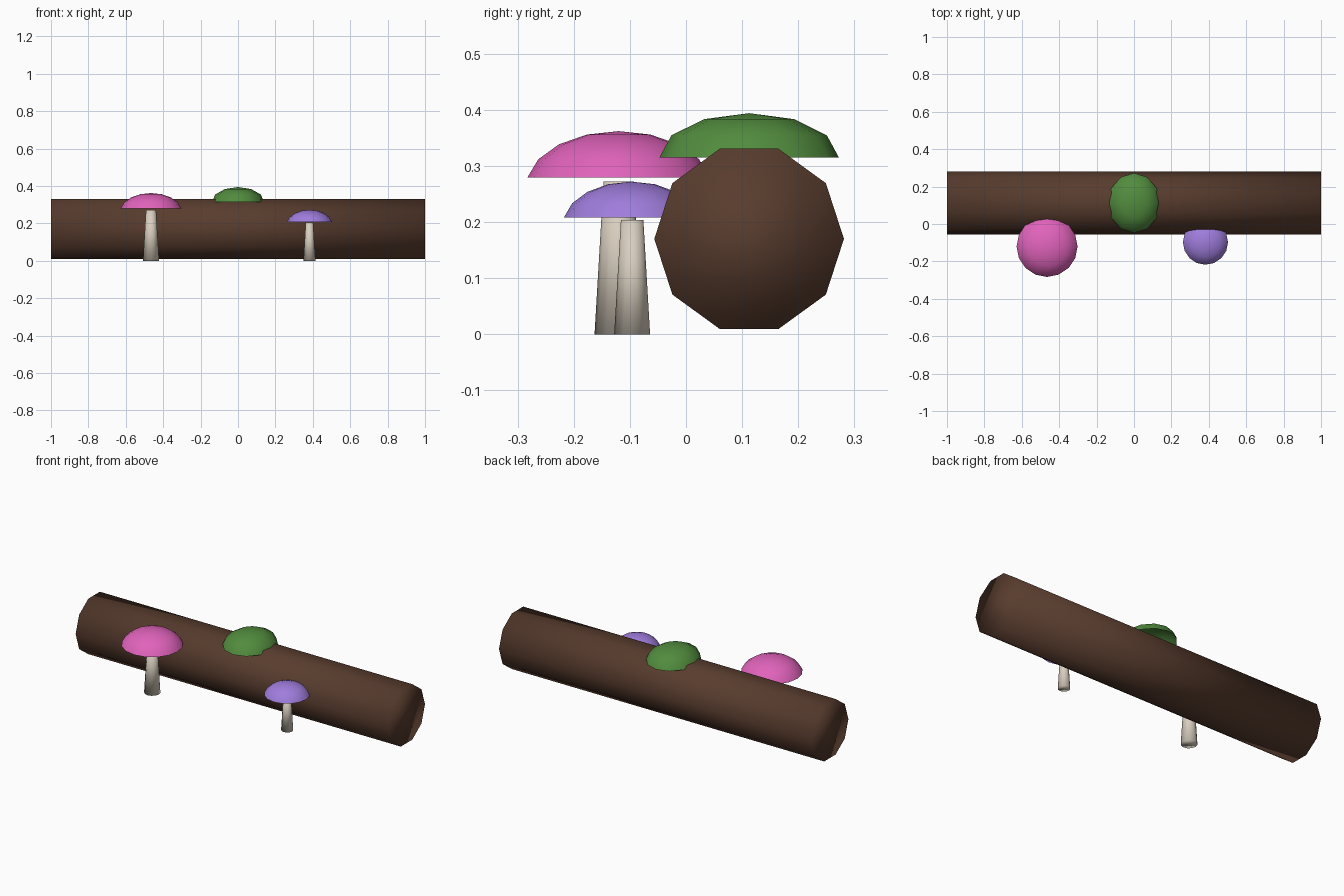
import bpy, bmesh, math
from mathutils import Matrix

if "Cube" in bpy.data.objects:
    bpy.data.objects.remove(bpy.data.objects["Cube"])


def material(name, rgb):
    m = bpy.data.materials.new(name)
    m.diffuse_color = (*rgb, 1)
    m.use_nodes = True
    m.node_tree.nodes["Principled BSDF"].inputs["Base Color"].default_value = m.diffuse_color
    return m


BARK = material("dark_brown", (0.098, 0.045, 0.027))
STEM = material("cream", (0.69, 0.62, 0.52))
PINK = material("pink", (0.75, 0.125, 0.50))
PURPLE = material("purple", (0.35, 0.205, 0.72))
GREEN = material("moss_green", (0.084, 0.262, 0.048))


def finish(name, bm, mat, loc):
    """Turn a bmesh into a smooth-shaded object."""
    mesh = bpy.data.meshes.new(name)
    for f in bm.faces:
        f.smooth = True
    bm.to_mesh(mesh)
    bm.free()
    mesh.materials.append(mat)
    ob = bpy.data.objects.new(name, mesh)
    ob.location = loc
    bpy.context.collection.objects.link(ob)
    return ob


def dome(name, mat, loc, radii, segments, rings):
    """Open upper part of a squashed sphere; loc is the sphere centre."""
    bm = bmesh.new()
    bmesh.ops.create_uvsphere(bm, u_segments=segments, v_segments=rings, radius=1)
    low = [v for v in bm.verts if v.co.z < -0.001]
    bmesh.ops.delete(bm, geom=low, context='VERTS')
    bmesh.ops.scale(bm, vec=radii, verts=bm.verts)
    return finish(name, bm, mat, loc)


def stem(name, x, y, r_bottom, r_top, height):
    """Tapered stalk standing on the ground."""
    bm = bmesh.new()
    bmesh.ops.create_cone(bm, cap_ends=True, segments=12, radius1=r_bottom,
                          radius2=r_top, depth=height)
    finish(name, bm, STEM, (x, y, height / 2))


# Fallen log: ten-sided cylinder along x
bm = bmesh.new()
bmesh.ops.create_cone(bm, cap_ends=True, segments=10, radius1=0.169,
                      radius2=0.169, depth=2)
# a corner of the decagon points along y
corner = bm.verts[:][0].co
a = math.atan2(corner.y, corner.x)
bmesh.ops.rotate(bm, matrix=Matrix.Rotation(math.pi / 2 - a, 3, 'Z'), verts=bm.verts)
bmesh.ops.rotate(bm, matrix=Matrix.Rotation(math.pi / 2, 3, 'Y'), verts=bm.verts)
finish("log", bm, BARK, (0, 0.1125, 0.17))

# Moss clump on the log
dome("moss", GREEN, (0, 0.1125, 0.315), (0.14, 0.16, 0.079), 12, 6)

# Mushrooms in front of the log
stem("large_stem", -0.465, -0.12, 0.043, 0.027, 0.272)
dome("large_cap", PINK, (-0.465, -0.12, 0.2615), (0.1655, 0.1655, 0.1005), 16, 9)
stem("small_stem", 0.382, -0.096, 0.032, 0.02, 0.204)
dome("small_cap", PURPLE, (0.382, -0.097, 0.1945), (0.1225, 0.1225, 0.0775), 16, 9)
